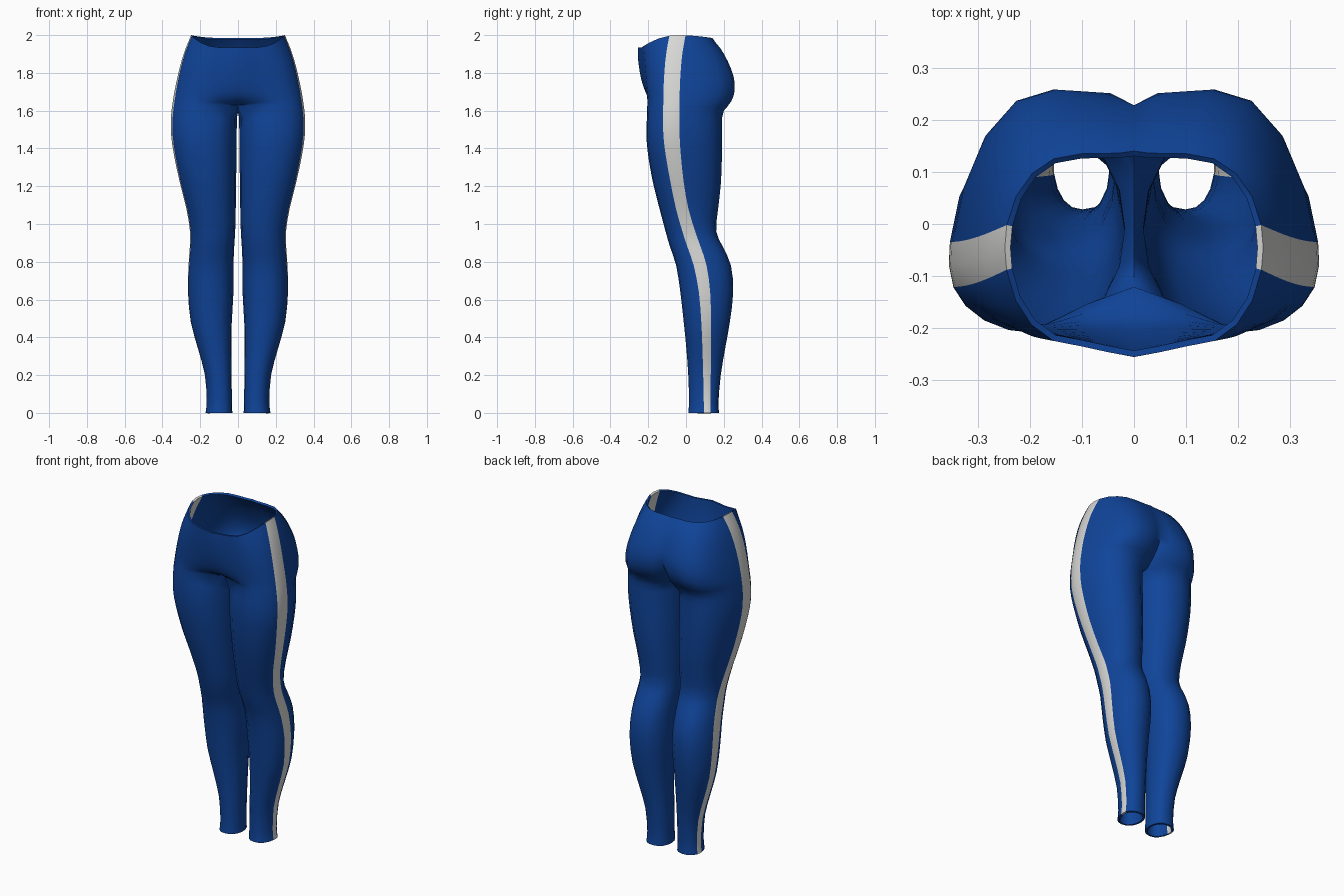
import bpy, math

if "Cube" in bpy.data.objects:
    bpy.data.objects.remove(bpy.data.objects["Cube"])

def material(name, rgb):
    m = bpy.data.materials.new(name)
    m.diffuse_color = (*rgb, 1)
    m.use_nodes = True
    m.node_tree.nodes["Principled BSDF"].inputs["Base Color"].default_value = m.diffuse_color
    return m

BLUE = material("blue fabric", (0.005, 0.058, 0.32))
GREY = material("light grey stripe", (0.68, 0.68, 0.67))

# Leg sections: z, inner x, outer x, front y, back y, stripe y, stripe half width
LEG = [
    (0.00, .030, .172, .012, .175, .112, .018),
    (0.06, .032, .166, .016, .172, .112, .018),
    (0.20, .034, .175, .012, .184, .111, .020),
    (0.34, .035, .212, .002, .207, .110, .023),
    (0.48, .033, .250, -.012, .232, .107, .026),
    (0.64, .024, .265, -.030, .250, .098, .030),
    (0.78, .024, .262, -.052, .238, .075, .034),
    (0.88, .020, .255, -.085, .195, .042, .035),
    (0.96, .015, .254, -.108, .160, .015, .034),
    (1.08, .012, .273, -.140, .170, -.020, .033),
    (1.22, .010, .308, -.175, .185, -.047, .035),
    (1.36, .008, .338, -.200, .190, -.067, .040),
    (1.47, .007, .354, -.210, .190, -.077, .043),
    (1.56, .006, .355, -.207, .190, -.078, .043),
]
# Hip sections: front z, side z, back z, lobe x, outer x, front centre y,
# front y, back y, back centre y, stripe y, stripe half width
HIP = [
    (1.63, 1.60, 1.60, .170, .352, -.130, -.205, .200, .110, -.078, .043),
    (1.66, 1.65, 1.65, .165, .345, -.185, -.205, .240, .165, -.077, .043),
    (1.70, 1.71, 1.71, .155, .335, -.215, -.210, .258, .210, -.076, .043),
    (1.77, 1.78, 1.78, .145, .320, -.238, -.218, .252, .228, -.073, .043),
    (1.84, 1.86, 1.86, .130, .300, -.250, -.225, .222, .207, -.067, .043),
    (1.89, 1.93, 1.93, .115, .277, -.255, -.230, .182, .174, -.058, .043),
    (1.935, 2.0, 1.985, .100, .248, -.255, -.235, .135, .140, -.045, .043),
]
STEPS = 4                 # columns from the front or back to the stripe
OUTER = 2 * STEPS + 3     # points on the outer half of a section

def smooth_rows(rows):
    """Insert one smoothly interpolated section between each pair."""
    out = []
    for i in range(len(rows) - 1):
        a, b, c, d = (rows[max(0, min(len(rows) - 1, i + k))] for k in (-1, 0, 1, 2))
        out += [b, tuple((9 * (q + r) - p - s) / 16 for p, q, r, s in zip(a, b, c, d))]
    return out + [rows[-1]]

def outer_half(xc, xo, yf, yb, ys, hw, zf, zs, zb):
    """Front to back around the outside, with stripe edges at ys +- hw."""
    pts = []
    def add(a, y_end, z_end):
        s = math.sin(a)
        pts.append((xc + (xo - xc) * math.cos(a) ** 0.9, ys + (y_end - ys) * s,
                    zs + (z_end - zs) * s * s))
    af, ab = math.asin(hw / (ys - yf)), math.asin(hw / (yb - ys))
    for i in range(STEPS + 1):
        add(math.pi / 2 + (af - math.pi / 2) * i / STEPS, yf, zf)
    pts.append((xo, ys, zs))
    for i in range(STEPS + 1):
        add(ab + (math.pi / 2 - ab) * i / STEPS, yb, zb)
    return pts

def leg_ring(z, xi, xo, yf, yb, ys, hw):
    xc, ym, r = (xi + xo) / 2, (yf + yb) / 2, (yb - yf) / 2
    pts = outer_half(xc, xo, yf, yb, ys, hw, z, z, z)
    for i in range(1, 8):                      # inner half, back to front
        a = math.pi / 2 - math.pi * i / 8
        pts.append((xc - (xc - xi) * math.cos(a) ** 0.8, ym + r * math.sin(a), z))
    return pts

def hip_ring(zf, zs, zb, xc, xo, yfc, yf, yb, ybc, ys, hw, seam=()):
    pts = outer_half(xc, xo, yf, yb, ys, hw, zf, zs, zb)
    pts += [(xc * .3, ybc + (yb - ybc) * .8, zb), (0, ybc, zb)]
    pts += seam
    pts += [(0, yfc, zf), (xc * .5, yfc + (yf - yfc) * .45, zf)]
    return pts

# Right half of the leggings, lofted from ankle to waist
verts, faces, mats, rings = [], [], [], []

def add_ring(pts):
    rings.append(list(range(len(verts), len(verts) + len(pts))))
    verts.extend(pts)

def bridge(low, high, closed):
    n = len(low)
    for i in range(n if closed else n - 1):
        j = (i + 1) % n
        faces.append((low[i], low[j], high[j], high[i]))

stripe_edges = set()
for row in smooth_rows(LEG):
    add_ring(leg_ring(*row))
crotch_seam = [(0, .06, 1.595), (0, 0, 1.592), (0, -.07, 1.603)]
add_ring(hip_ring(*HIP[0], seam=crotch_seam))
for low, high in zip(rings, rings[1:]):
    bridge(low, high, True)

def hip_order(ring):
    """Open strip from the front centre, round the outside, to the back centre."""
    return ring[-2:] + ring[:OUTER + 2]

previous = rings[-1]
for row in smooth_rows(HIP)[1:]:
    add_ring(hip_ring(*row))
    bridge(hip_order(previous), hip_order(rings[-1]), False)
    previous = rings[-1]

# Stripe columns lie either side of the outermost point of each section
stripe = {r[k] for r in rings for k in (STEPS, STEPS + 1, STEPS + 2)}
mats = [1 if all(v in stripe for v in f) else 0 for f in faces]

mesh = bpy.data.meshes.new("leggings")
mesh.from_pydata(verts, [], faces)
mesh.materials.append(BLUE)
mesh.materials.append(GREY)
mesh.polygons.foreach_set("material_index", mats)
leggings = bpy.data.objects.new("leggings", mesh)
bpy.context.collection.objects.link(leggings)

# Mirror to the other leg and give the cloth its thickness
mirror = leggings.modifiers.new("mirror", 'MIRROR')
mirror.merge_threshold = 0.0005
cloth = leggings.modifiers.new("cloth", 'SOLIDIFY')
cloth.thickness = 0.012
cloth.offset = -1
bpy.context.view_layer.objects.active = leggings
leggings.select_set(True)
bpy.ops.object.convert(target='MESH')
bpy.ops.object.shade_smooth_by_angle(angle=math.radians(60))
